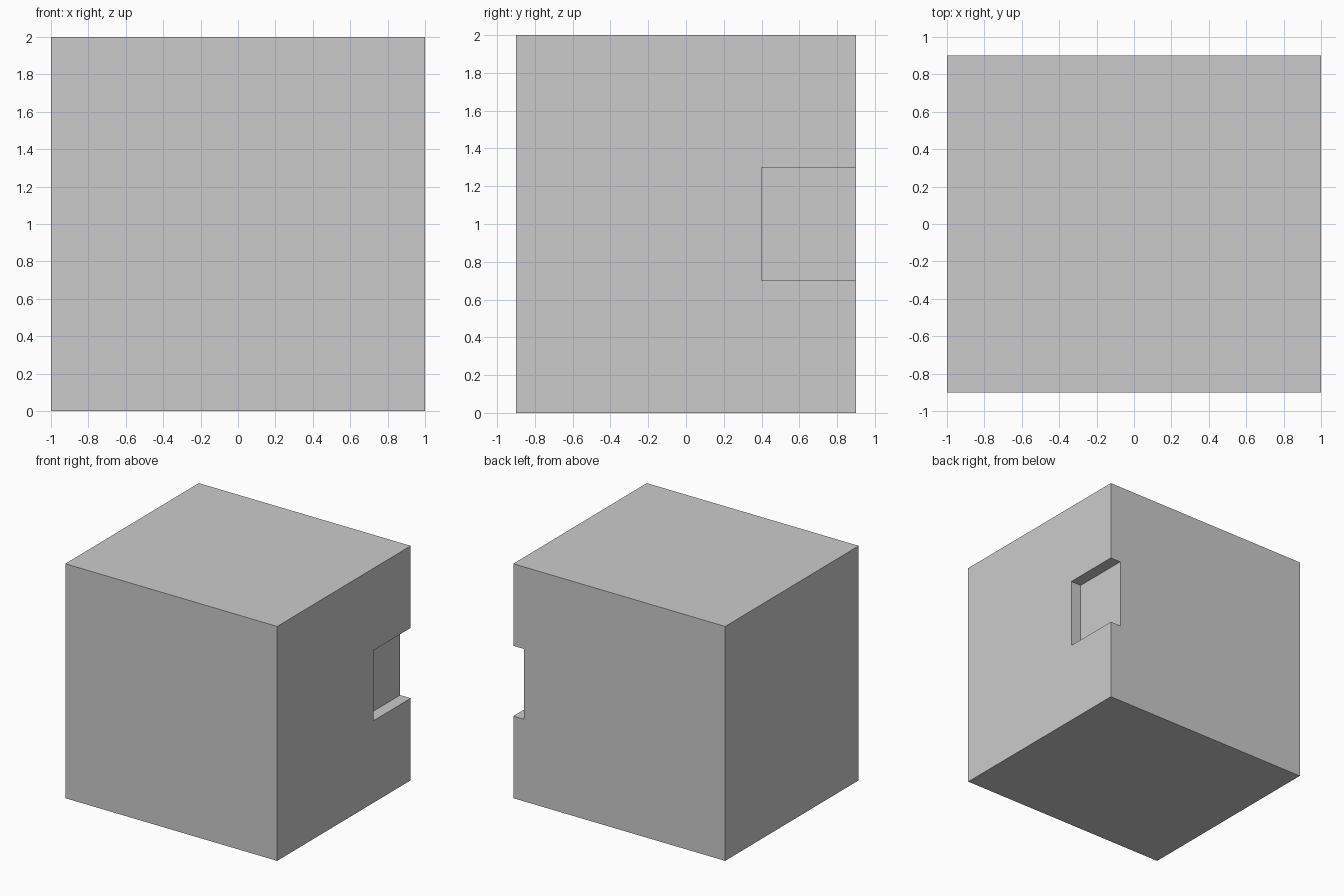
import bpy

if "Cube" in bpy.data.objects:
    bpy.data.objects.remove(bpy.data.objects["Cube"])


def box(name, x, y, z):
    """Axis-aligned box from (min, max) ranges."""
    bpy.ops.mesh.primitive_cube_add(size=1)
    ob = bpy.context.object
    ob.name = name
    for v in ob.data.vertices:
        v.co = [r[0] if c < 0 else r[1] for c, r in zip(v.co, (x, y, z))]
    return ob


# Main block
block = box("block", (-1, 1), (-0.9, 0.9), (0, 2))

# Shallow notch in the right side, open to the back
cutter = box("notch_cutter", (0.9, 1.2), (0.4, 1.1), (0.7, 1.3))
mod = block.modifiers.new("notch", "BOOLEAN")
mod.operation = "DIFFERENCE"
mod.solver = "EXACT"
mod.object = cutter
bpy.context.view_layer.objects.active = block
bpy.ops.object.modifier_apply(modifier=mod.name)
bpy.data.objects.remove(cutter, do_unlink=True)
